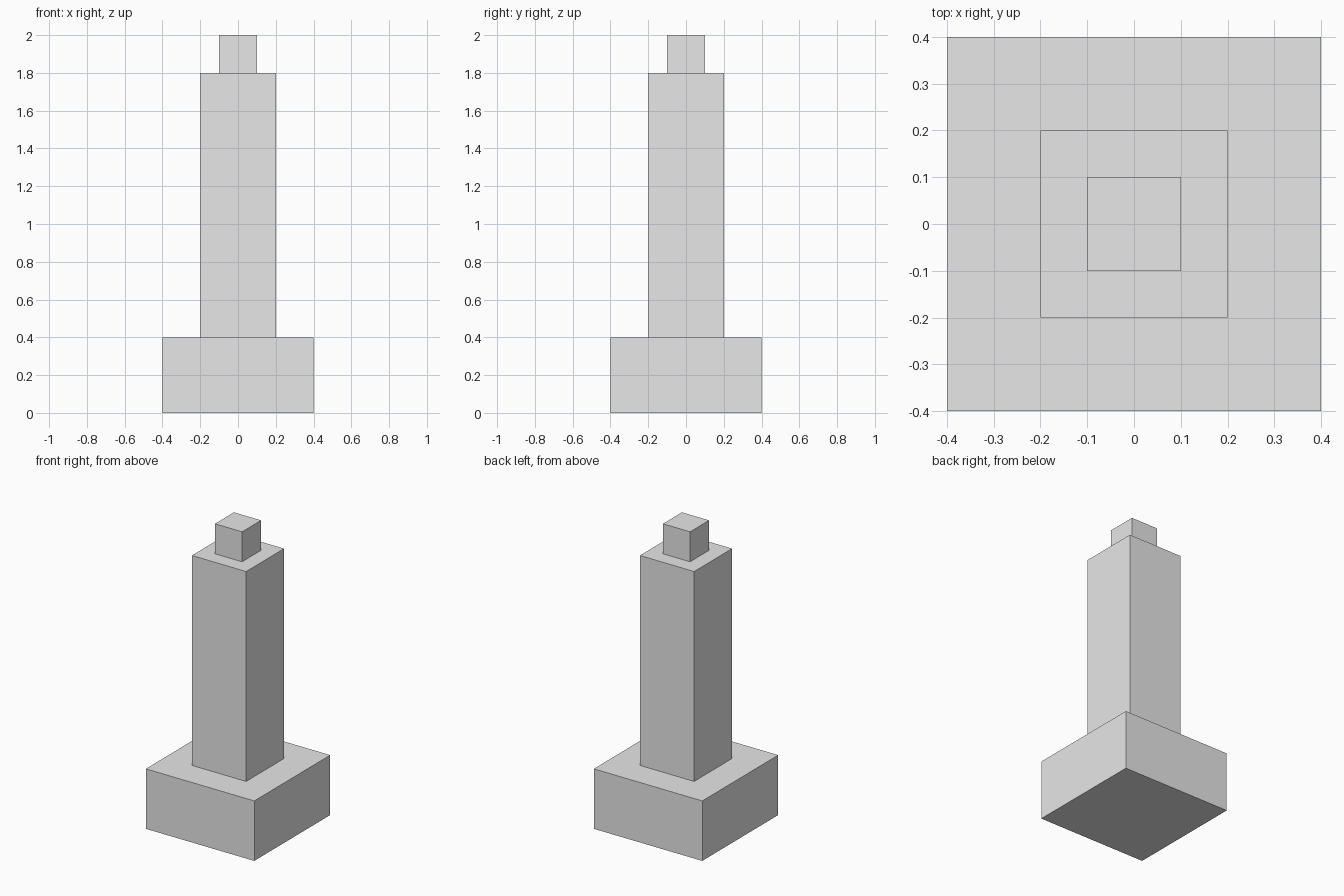
import bpy
import bmesh

# Remove the default object
old = bpy.data.objects.get("Cube")
if old:
    bpy.data.objects.remove(old, do_unlink=True)

# Single plain grey
grey = bpy.data.materials.new("light_grey")
grey.use_nodes = True
colour = (0.8, 0.8, 0.8, 1.0)
grey.diffuse_color = colour
grey.node_tree.nodes["Principled BSDF"].inputs["Base Color"].default_value = colour


def block(name, width, bottom, top):
    """Square block centred on the vertical axis."""
    bm = bmesh.new()
    bmesh.ops.create_cube(bm, size=1.0)
    for v in bm.verts:
        v.co.x *= width
        v.co.y *= width
        v.co.z = top if v.co.z > 0 else bottom
    mesh = bpy.data.meshes.new(name)
    bm.to_mesh(mesh)
    bm.free()
    mesh.materials.append(grey)
    obj = bpy.data.objects.new(name, mesh)
    bpy.context.collection.objects.link(obj)
    return obj


# Stacked parts, from the ground up
block("base", 0.8, 0.0, 0.4)
block("column", 0.4, 0.4, 1.8)
block("cap", 0.2, 1.8, 2.0)
